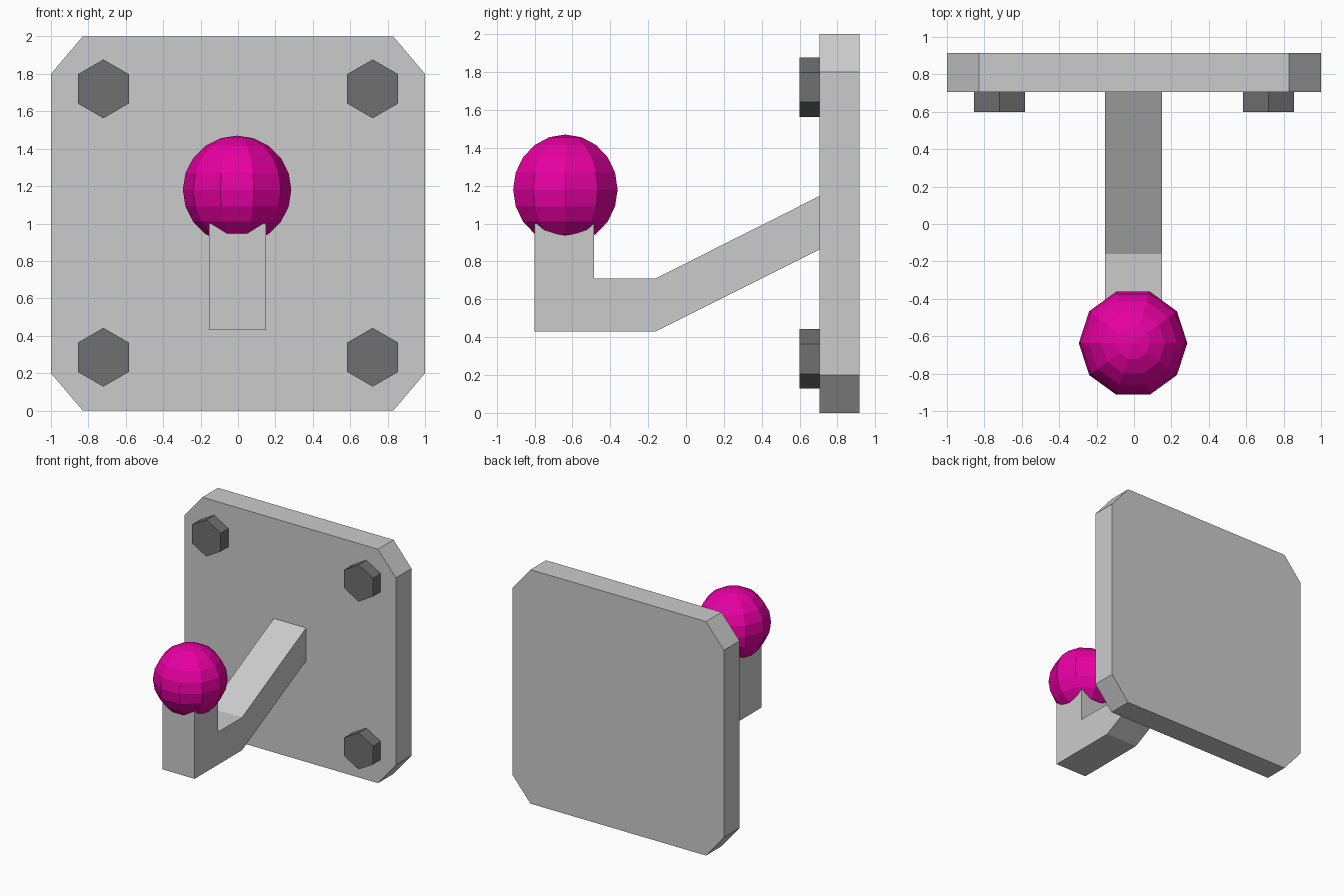
import bpy, bmesh, math
from mathutils import Matrix, Vector

if "Cube" in bpy.data.objects:
    bpy.data.objects.remove(bpy.data.objects["Cube"])


def material(name, rgb):
    m = bpy.data.materials.new(name)
    m.diffuse_color = (*rgb, 1)
    m.use_nodes = True
    m.node_tree.nodes["Principled BSDF"].inputs["Base Color"].default_value = m.diffuse_color
    return m


def finish(name, bm, mat=None):
    bmesh.ops.recalc_face_normals(bm, faces=bm.faces)
    mesh = bpy.data.meshes.new(name)
    bm.to_mesh(mesh)
    bm.free()
    if mat:
        mesh.materials.append(mat)
    ob = bpy.data.objects.new(name, mesh)
    bpy.context.collection.objects.link(ob)
    return ob


def extrude(name, points, offset, mat=None):
    """Extrude a closed planar profile along an offset vector."""
    bm = bmesh.new()
    face = bm.faces.new([bm.verts.new(p) for p in points])
    new = bmesh.ops.extrude_face_region(bm, geom=[face], use_keep_orig=True)["geom"]
    bmesh.ops.translate(bm, vec=Vector(offset),
                        verts=[g for g in new if isinstance(g, bmesh.types.BMVert)])
    return finish(name, bm, mat)


dark = material("dark_steel", (0.16, 0.16, 0.16))
magenta = material("magenta", (0.8, 0.0, 0.36))

# Wall plate with clipped corners
FRONT, BACK = 0.705, 0.915
outline = [(-0.83, 0), (0.83, 0), (1, 0.2), (1, 1.8),
           (0.83, 2), (-0.83, 2), (-1, 1.8), (-1, 0.2)]
extrude("wall_plate", [(x, FRONT, z) for x, z in outline], (0, BACK - FRONT, 0))

# Hexagonal bolt heads, points up
for side, x in (("left", -0.72), ("right", 0.72)):
    for level, z in (("lower", 0.285), ("upper", 1.72)):
        hexagon = [(x + 0.157 * math.sin(i * math.pi / 3), FRONT,
                    z + 0.157 * math.cos(i * math.pi / 3)) for i in range(6)]
        extrude(f"bolt_{level}_{side}", hexagon, (0, -0.105, 0), dark)

# Bent arm
arm = [(-0.80, 0.43), (-0.16, 0.43), (FRONT, 0.863), (FRONT, 1.145),
       (-0.16, 0.71), (-0.485, 0.71), (-0.485, 1.0), (-0.80, 1.0)]
extrude("hook_arm", [(-0.155, y, z) for y, z in arm], (0.305, 0, 0))

# Low-poly ball on the arm tip
bm = bmesh.new()
bmesh.ops.create_uvsphere(
    bm, u_segments=10, v_segments=10, radius=0.29,
    matrix=Matrix.Translation((-0.005, -0.637, 1.18)) @ Matrix.Rotation(math.pi / 2, 4, "Z"))
finish("ball_tip", bm, magenta)
